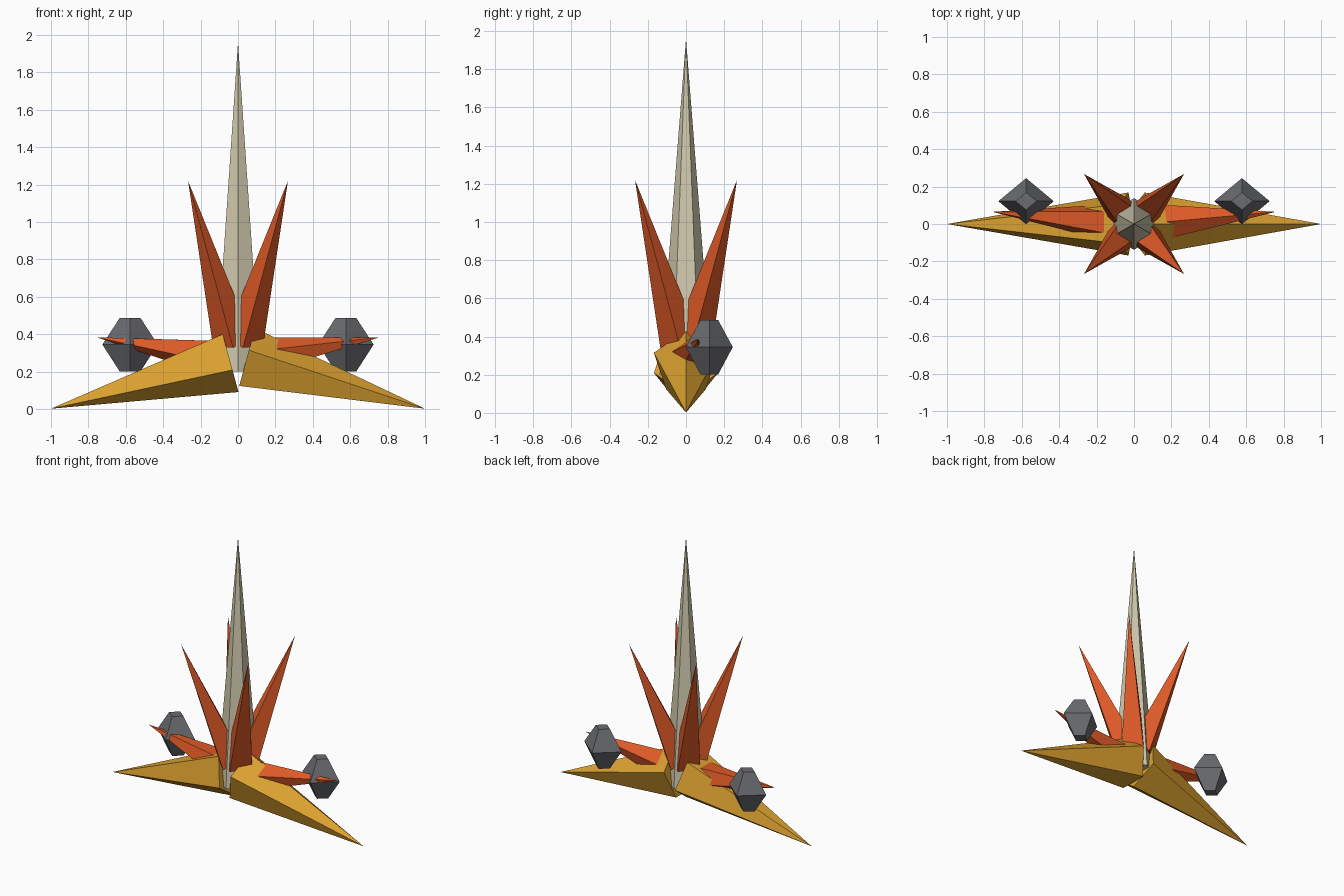
import bpy
import math
from mathutils import Vector

old = bpy.data.objects.get("Cube")
if old:
    bpy.data.objects.remove(old)


def make_material(name, rgb):
    mat = bpy.data.materials.new(name)
    mat.use_nodes = True
    colour = (*rgb, 1)
    mat.diffuse_color = colour
    mat.node_tree.nodes["Principled BSDF"].inputs["Base Color"].default_value = colour
    return mat


gold = make_material("gold", (0.72, 0.36, 0.03))
orange = make_material("burnt_orange", (0.72, 0.10, 0.02))
cream = make_material("cream", (0.64, 0.59, 0.42))
grey = make_material("slate_grey", (0.147, 0.15, 0.162))


def add_mesh(name, verts, faces, mat):
    mesh = bpy.data.meshes.new(name)
    mesh.from_pydata(verts, [], faces)
    mesh.materials.append(mat)
    obj = bpy.data.objects.new(name, mesh)
    bpy.context.collection.objects.link(obj)
    return obj


def add_spike(name, base, tip, radius, sides, mat, phase=0.0, up=(0, 0, 1)):
    """Pointed cone; phase turns the first base corner away from the up direction."""
    base, tip, up = Vector(base), Vector(tip), Vector(up)
    axis = (tip - base).normalized()
    u = (up - axis * up.dot(axis)).normalized()
    w = axis.cross(u)
    angles = [phase + math.tau * i / sides for i in range(sides)]
    verts = [base + radius * (math.cos(a) * u + math.sin(a) * w) for a in angles]
    faces = [(i, (i + 1) % sides, sides) for i in range(sides)]
    faces.append(tuple(reversed(range(sides))))
    return add_spike_mesh(name, verts + [tip], faces, mat)


def add_spike_mesh(name, verts, faces, mat):
    return add_mesh(name, [tuple(v) for v in verts], faces, mat)


def add_gem(name, centre, mat):
    """Four-sided double pyramid with blunt ends."""
    cx, cy, cz = centre
    rings = [(-0.143, 0.38), (0, 1), (0.141, 0.38)]
    verts = []
    for dz, s in rings:
        for dx, dy in ((1, 0), (0, 1), (-1, 0), (0, -1)):
            verts.append((cx + 0.148 * s * dx, cy + 0.123 * s * dy, cz + dz))
    faces = [(3, 2, 1, 0), (8, 9, 10, 11)]
    for r in (0, 4):
        for i in range(4):
            j = (i + 1) % 4
            faces.append((r + i, r + j, r + 4 + j, r + 4 + i))
    return add_mesh(name, verts, faces, mat)


# Central six-sided spire
add_spike("central_spire", (0, 0, 0.2), (0, 0, 1.96), 0.138, 6, cream, up=(0, 1, 0))

# Four spikes leaning out on the diagonals
for sx, side in ((1, "left"), (-1, "right")):
    for sy, end in ((-1, "front"), (1, "back")):
        add_spike(f"{end}_{side}_spike", (0.03 * sx, 0.03 * sy, 0.355),
                  (0.267 * sx, 0.267 * sy, 1.22), 0.106, 4, orange, phase=math.pi / 4)

# Five-sided wings, blades and gems; the right side has its corner turned down
for sx, side, phase in ((1, "left", 0.0), (-1, "right", math.pi)):
    add_spike(f"{side}_wing", (0.044 * sx, 0, 0.262), (sx, 0, 0.002), 0.177, 5, gold, phase)
    add_spike(f"{side}_blade", (0.1 * sx, 0.005, 0.277), (0.757 * sx, 0.065, 0.384),
              0.108, 5, orange, phase)
    add_gem(f"{side}_gem", (0.577 * sx, 0.122, 0.345), grey)
